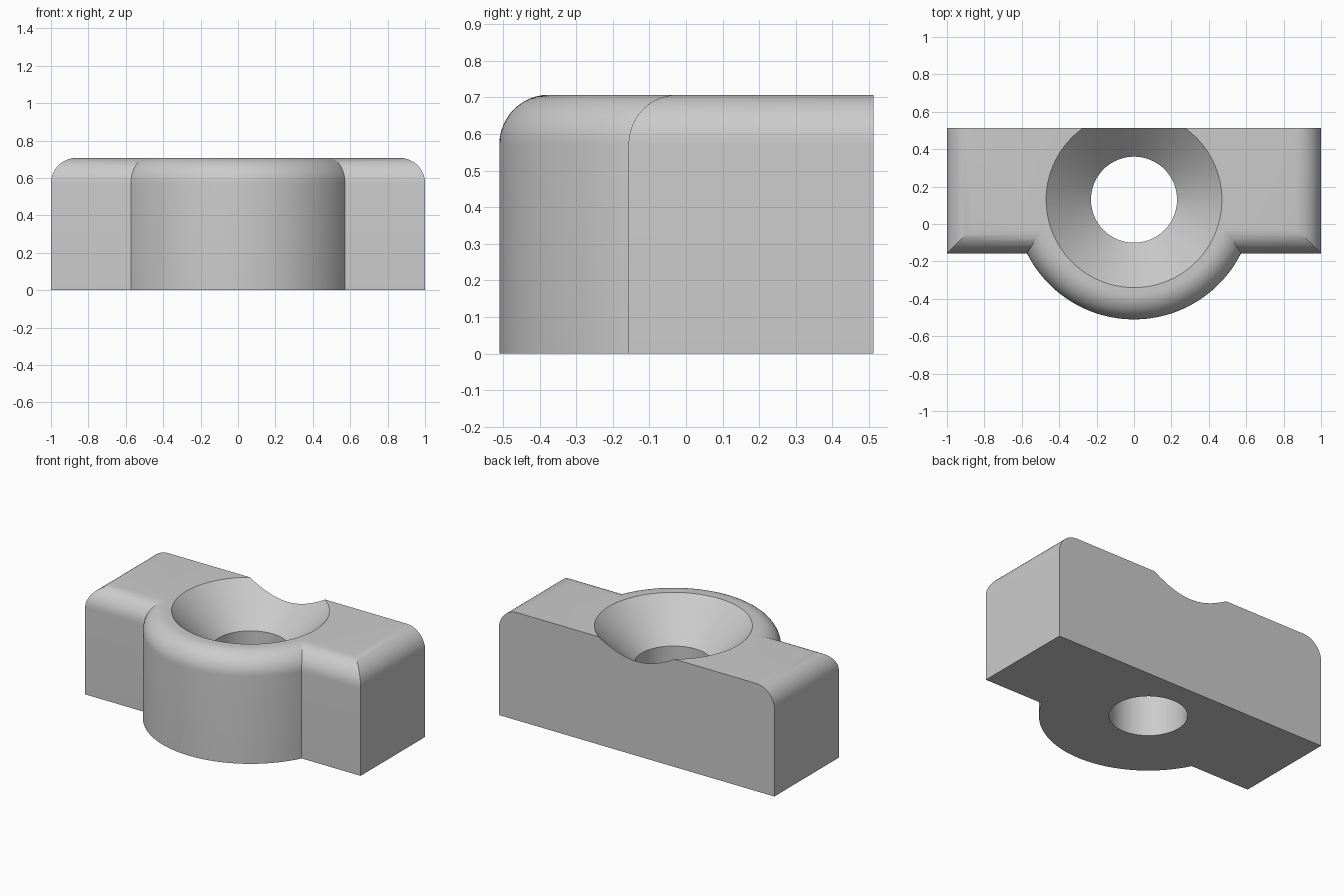
import bpy, bmesh, math

cube = bpy.data.objects.get("Cube")
if cube:
    bpy.data.objects.remove(cube)

HEIGHT, FILLET = 0.707, 0.135
FRONT, BACK = -0.157, 0.512
HOLE_Y, HOLE_R, SINK_R = 0.13, 0.23, 0.47
BOSS_R = 0.64
STEPS = 12

grey = bpy.data.materials.new("plain grey")
grey.use_nodes = True
colour = (0.6, 0.6, 0.6, 1)
grey.diffuse_color = colour
grey.node_tree.nodes["Principled BSDF"].inputs["Base Color"].default_value = colour


def loft(name, rings):
    """Solid through a stack of closed rings, capped at both ends."""
    bm = bmesh.new()
    loops = [[bm.verts.new(p) for p in ring] for ring in rings]
    n = len(loops[0])
    for low, high in zip(loops, loops[1:]):
        for i in range(n):
            j = (i + 1) % n
            bm.faces.new((low[i], low[j], high[j], high[i]))
    bm.faces.new(loops[0][::-1])
    bm.faces.new(loops[-1])
    bmesh.ops.recalc_face_normals(bm, faces=bm.faces)
    mesh = bpy.data.meshes.new(name)
    bm.to_mesh(mesh)
    bm.free()
    mesh.materials.append(grey)
    obj = bpy.data.objects.new(name, mesh)
    bpy.context.collection.objects.link(obj)
    return obj


def block_ring(inset, z):
    x = 1 - inset
    return [(-x, FRONT + inset, z), (x, FRONT + inset, z), (x, BACK, z), (-x, BACK, z)]


def arc_ring(radius, z, start=0, sweep=2 * math.pi, count=96):
    angles = [start + sweep * i / count for i in range(count + (sweep < 6))]
    return [(radius * math.cos(a), HOLE_Y + radius * math.sin(a), z) for a in angles]


# Inset and height along the rounded upper edge
edge = [(0, 0)]
for i in range(STEPS + 1):
    t = math.pi / 2 * i / STEPS
    edge.append((FILLET * (1 - math.cos(t)), HEIGHT - FILLET * (1 - math.sin(t))))

# Rectangular block, square at the back, and half-round front boss
block = loft("mounting_block", [block_ring(d, z) for d, z in edge])
boss = loft("front_boss", [arc_ring(BOSS_R - d, z, math.pi, math.pi) for d, z in edge])

# Through hole with a right-angle conical countersink
depth = SINK_R - HOLE_R
hole = loft("countersunk_hole_cutter", [
    arc_ring(HOLE_R, -0.1),
    arc_ring(HOLE_R, HEIGHT - depth),
    arc_ring(SINK_R + 0.1, HEIGHT + 0.1),
])

# Join the boss, cut the hole, then remove the helpers
for operation, helper in (("UNION", boss), ("DIFFERENCE", hole)):
    helper.hide_render = True
    mod = block.modifiers.new(helper.name, "BOOLEAN")
    mod.operation, mod.object, mod.solver = operation, helper, "EXACT"
    bpy.ops.object.select_all(action="DESELECT")
    block.select_set(True)
    bpy.context.view_layer.objects.active = block
    bpy.ops.object.modifier_apply(modifier=mod.name)
    bpy.data.objects.remove(helper)

bpy.ops.object.shade_smooth_by_angle(angle=math.radians(25))
